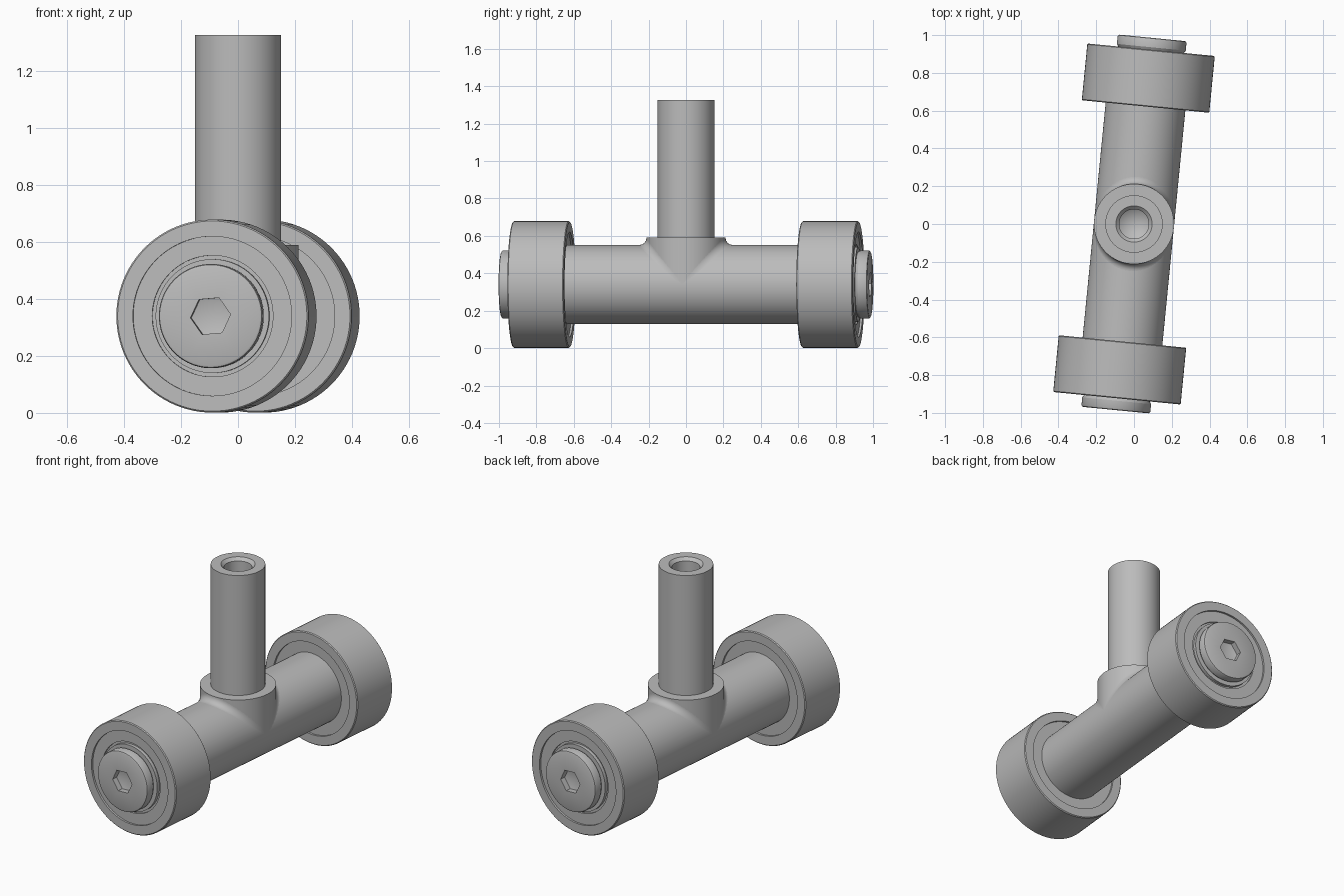
import bpy, bmesh, math
from mathutils import Matrix

AXLE_Z = 0.34
YAW = math.radians(-5.6)
R = 0.212                      # radius of axle tube and collar

cube = bpy.data.objects.get("Cube")
if cube:
    bpy.data.objects.remove(cube, do_unlink=True)

steel = bpy.data.materials.new("grey_metal")
steel.use_nodes = True
GREY = (0.5, 0.5, 0.5, 1)
steel.diffuse_color = GREY
steel.node_tree.nodes["Principled BSDF"].inputs["Base Color"].default_value = GREY


def finish(name, bm, matrix):
    """Turn a bmesh into a placed object."""
    bmesh.ops.remove_doubles(bm, verts=bm.verts, dist=1e-5)
    bmesh.ops.recalc_face_normals(bm, faces=bm.faces)
    mesh = bpy.data.meshes.new(name)
    bm.to_mesh(mesh)
    bm.free()
    mesh.materials.append(steel)
    obj = bpy.data.objects.new(name, mesh)
    bpy.context.collection.objects.link(obj)
    obj.matrix_world = matrix
    return obj


def lathe(name, profile, matrix, steps=96):
    """Spin (radius, height) points about local z."""
    bm = bmesh.new()
    verts = [bm.verts.new((r, 0, h)) for r, h in profile]
    edges = [bm.edges.new(pair) for pair in zip(verts, verts[1:])]
    bmesh.ops.spin(bm, geom=verts + edges, cent=(0, 0, 0), axis=(0, 0, 1),
                   angle=math.tau, steps=steps, use_merge=False)
    return finish(name, bm, matrix)


def smooth(obj):
    bpy.ops.object.select_all(action='DESELECT')
    obj.select_set(True)
    bpy.context.view_layer.objects.active = obj
    bpy.ops.object.shade_smooth_by_angle(angle=math.radians(30))


def end_matrix(turn):
    """Local z points outward along the axle."""
    return (Matrix.Translation((0, 0, AXLE_Z)) @ Matrix.Rotation(YAW + turn, 4, 'Z')
            @ Matrix.Rotation(-math.pi / 2, 4, 'X'))


# Axle tube
smooth(lathe("axle_tube", [(0, -0.64), (R, -0.64), (R, 0.64), (0, 0.64)], end_matrix(0)))

# Upright collar meeting the tube
upright = Matrix.Rotation(YAW, 4, 'Z')
smooth(lathe("collar", [(0, AXLE_Z), (R, AXLE_Z), (R, 0.59), (0, 0.59)], upright))

# Post with a chamfered blind hole
smooth(lathe("post", [(0, 0.58), (0.152, 0.58), (0.152, 1.327), (0.096, 1.327),
                      (0.078, 1.309), (0.078, 0.95), (0, 0.9)], upright))

# Concave blends between collar and tube, front and back
for side, label in ((1, "back"), (-1, "front")):
    bm = bmesh.new()
    rows = []
    for i in range(33):
        t = math.radians(-88 + 176 * i / 32)
        x, c = R * math.sin(t), R * math.cos(t)
        h = 0.038 * math.sqrt(math.cos(t))
        rows.append([bm.verts.new((x, side * (c + h - h * math.cos(a)),
                                   AXLE_Z + c + h - h * math.sin(a)))
                     for a in [k * math.pi / 16 for k in range(9)]])
    for p, q in zip(rows, rows[1:]):
        for k in range(8):
            bm.faces.new((p[k], p[k + 1], q[k + 1], q[k]))
    blend = finish(label + "_blend", bm, upright)
    # Make the open strip face outward
    if blend.data.polygons[len(blend.data.polygons) // 2].normal.z < 0:
        blend.data.flip_normals()
    smooth(blend)

# Wheels, bearings and socket bolts at both ends
for turn, label in ((0, "back"), (math.pi, "front")):
    m = end_matrix(turn)
    smooth(lathe(label + "_wheel", [
        (0.28, 0.625), (0.334, 0.625), (0.339, 0.63), (0.339, 0.922),
        (0.334, 0.927), (0.28, 0.927), (0.28, 0.625)], m))
    smooth(lathe(label + "_bearing", [
        (0, 0.637), (0.282, 0.637), (0.282, 0.915), (0.213, 0.915),
        (0.213, 0.905), (0.2, 0.905), (0.2, 0.925), (0, 0.925)], m))
    bolt = lathe(label + "_bolt", [
        (0, 0.92), (0.17, 0.92), (0.183, 0.94), (0.183, 0.98),
        (0.18, 0.987), (0.173, 0.99), (0, 0.99)], m)
    # Hexagonal socket with a conical floor
    cutter = lathe("socket_cutter", [(0, 0.935), (0.071, 0.955), (0.071, 1.05), (0, 1.05)],
                   m @ Matrix.Rotation(math.radians(5), 4, 'Z'), steps=6)
    cutter.hide_render = True
    cut = bolt.modifiers.new("socket", 'BOOLEAN')
    cut.operation, cut.solver, cut.object = 'DIFFERENCE', 'EXACT', cutter
    bpy.context.view_layer.objects.active = bolt
    bpy.ops.object.modifier_apply(modifier=cut.name)
    bpy.data.objects.remove(cutter, do_unlink=True)
    smooth(bolt)
